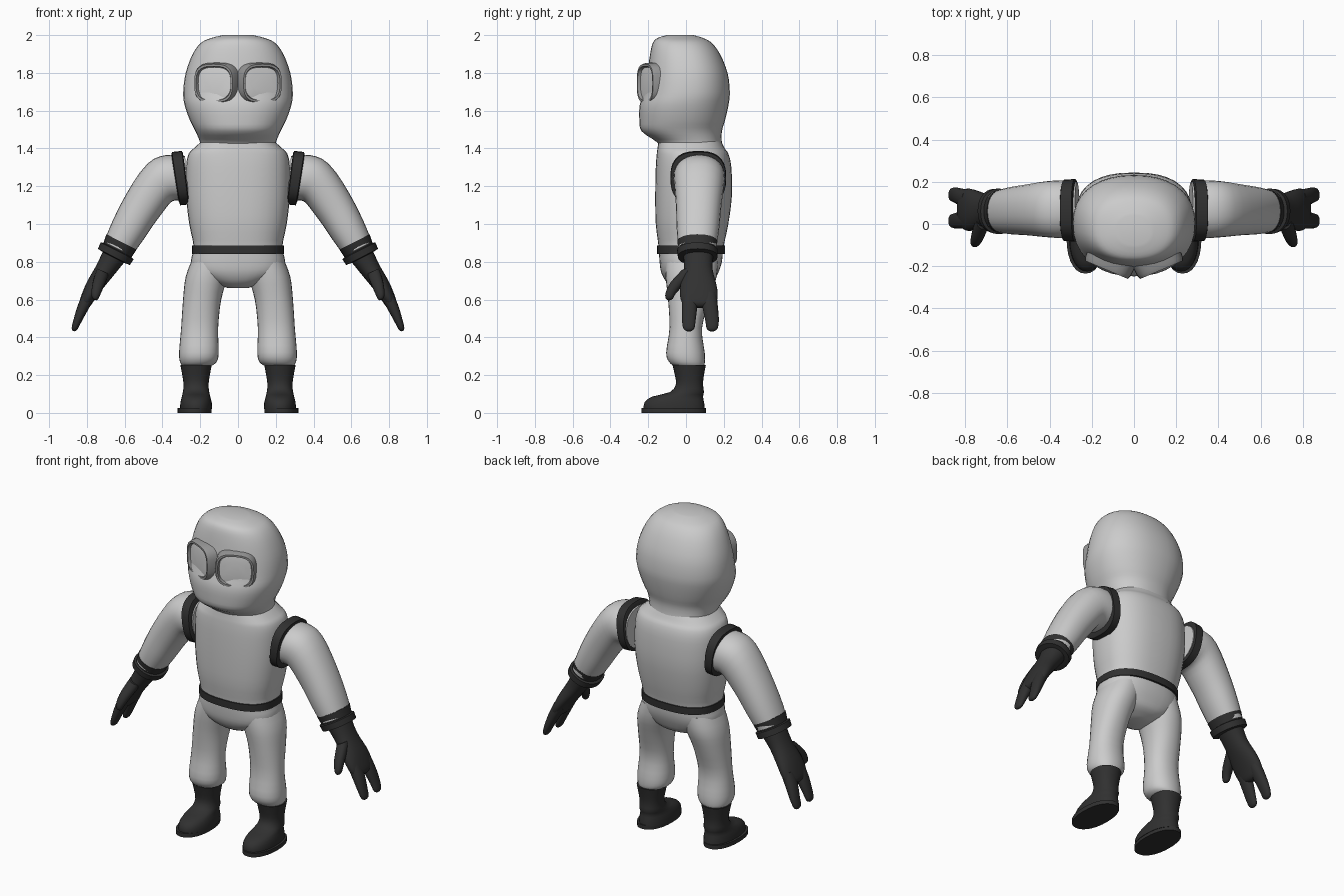
import bpy, bmesh, math
from mathutils import Vector, Matrix


def material(name, r, g, b):
    m = bpy.data.materials.new(name)
    m.diffuse_color = (r, g, b, 1)
    return m


SUIT = material("light grey fabric", 0.6, 0.6, 0.6)
RUBBER = material("black rubber", 0.03, 0.03, 0.03)
RIM = material("mid grey rim", 0.3, 0.3, 0.3)
LENS = material("pale lens", 0.66, 0.66, 0.66)


def catmull(rows, steps):
    """Refine a list of stations with a smooth spline."""
    out = []
    for i in range(len(rows) - 1):
        p0, p1 = rows[max(i - 1, 0)], rows[i]
        p2, p3 = rows[i + 1], rows[min(i + 2, len(rows) - 1)]
        for s in range(steps):
            t = s / steps
            out.append([0.5 * (2 * b + (c - a) * t + (2 * a - 5 * b + 4 * c - d) * t * t
                               + (3 * b - a - 3 * c + d) * t ** 3)
                        for a, b, c, d in zip(p0, p1, p2, p3)])
    return out + [rows[-1]]


def loft(name, mat, rows, power=2.2, sides=28, steps=3, mirror=True, matrix=None):
    """Stations are (x, y, z, tilt in xz, half width, half depth along y)."""
    bm = bmesh.new()
    rings = []
    for x, y, z, tilt, ru, rv in catmull(rows, steps):
        t = math.radians(tilt)
        u, v = Vector((math.cos(t), 0, math.sin(t))), Vector((0, 1, 0))
        ring = []
        for k in range(sides):
            a = math.tau * k / sides
            c, s = math.cos(a), math.sin(a)
            pu = math.copysign(abs(c) ** (2 / power), c) * ru
            pv = math.copysign(abs(s) ** (2 / power), s) * rv
            ring.append(bm.verts.new(Vector((x, y, z)) + u * pu + v * pv))
        rings.append(ring)
    for r0, r1 in zip(rings, rings[1:]):
        for k in range(sides):
            n = (k + 1) % sides
            bm.faces.new((r0[k], r0[n], r1[n], r1[k]))
    bm.faces.new(rings[0])
    bm.faces.new(rings[-1])
    bmesh.ops.recalc_face_normals(bm, faces=bm.faces)
    if matrix:
        bm.transform(matrix)
    me = bpy.data.meshes.new(name)
    bm.to_mesh(me)
    bm.free()
    me.materials.append(mat)
    for p in me.polygons:
        p.use_smooth = True
    me.set_sharp_from_angle(angle=math.radians(42))
    ob = bpy.data.objects.new(name, me)
    bpy.context.collection.objects.link(ob)
    if mirror:
        ob.modifiers.new("mirror", 'MIRROR')
    return ob


def upright(x, rows):
    """Stations (z, y, half width, half depth) around a vertical axis."""
    return [(x, y, z, 0, rx, ry) for z, y, rx, ry in rows]


# hood
loft("hood", SUIT, upright(0, [
    (2.0, -.03, .08, .07), (1.985, -.03, .14, .12), (1.96, -.02, .195, .155),
    (1.9, -.005, .24, .185), (1.8, .008, .277, .212), (1.7, .005, .29, .227),
    (1.63, -.01, .283, .235), (1.55, -.02, .255, .227), (1.49, -.022, .225, .212),
    (1.43, .02, .2, .17), (1.39, .03, .2, .17)]), power=2.25, sides=36, mirror=False)

# torso and pelvis
loft("torso", SUIT, upright(0, [
    (1.44, .02, .19, .165), (1.40, .027, .235, .178), (1.37, .035, .262, .19),
    (1.3, .04, .275, .2), (1.15, .04, .275, .203), (1.0, .032, .258, .192),
    (.88, .027, .235, .172), (.8, .025, .25, .165), (.74, .02, .23, .15),
    (.69, .02, .14, .12), (.66, .01, .05, .06)]), power=2.45, sides=36, mirror=False)

# belt
loft("belt", RUBBER, upright(0, [(.885, .027, .243, .18), (.842, .027, .243, .18)]),
     power=2.45, sides=36, steps=1, mirror=False)

# trouser legs
loft("trouser_leg", SUIT, [
    (.13, .03, .82, 0, .11, .14), (.165, .027, .72, 0, .112, .135),
    (.19, .015, .6, 0, .101, .11), (.203, -.001, .45, 0, .098, .086),
    (.207, -.003, .32, 0, .105, .102), (.21, .005, .27, 0, .097, .095),
    (.217, .015, .25, 0, .078, .08)])

# boots and soles
loft("boot", RUBBER, upright(.222, [
    (.253, .017, .083, .088), (.2, .018, .073, .077), (.15, .018, .066, .072),
    (.11, .005, .07, .09), (.086, -.045, .075, .135), (.055, -.062, .083, .158),
    (.02, -.062, .085, .162)]), steps=2)
loft("boot_sole", RUBBER, upright(.23, [(.025, -.065, .09, .17), (0, -.065, .09, .17)]), steps=1)

# shoulder bands
loft("shoulder_band", RUBBER, [
    (.275, .065, 1.245, 83, .13, .14), (.28, .065, 1.245, 83, .143, .148),
    (.328, .065, 1.24, 81, .143, .146), (.333, .065, 1.24, 81, .12, .13)],
    power=2.6, steps=1)

# sleeves
loft("sleeve", SUIT, [
    (.27, .07, 1.24, 85, .12, .13), (.35, .07, 1.245, 75, .124, .136),
    (.42, .07, 1.215, 60, .12, .132), (.51, .067, 1.09, 38, .106, .12),
    (.58, .063, .97, 30, .096, .112), (.635, .06, .87, 27, .083, .1)])

# glove cuff with raised band
loft("glove_cuff", RUBBER, [
    (.617, .06, .905, 27, .09, .106), (.638, .06, .862, 27, .083, .098),
    (.64, .06, .858, 27, .098, .108), (.657, .062, .826, 27, .095, .105),
    (.659, .063, .822, 27, .06, .07)], steps=1)

# glove palm, two fingers and thumb
loft("glove_palm", RUBBER, [
    (.65, .065, .84, 27, .066, .08), (.7, .065, .76, 27, .054, .076),
    (.755, .066, .68, 26, .046, .095), (.79, .068, .62, 25, .038, .1),
    (.812, .07, .575, 23, .03, .085), (.82, .07, .56, 23, .012, .05)])
for name, y0, y1 in (("front_finger", .022, .015), ("rear_finger", .118, .138)):
    loft(name, RUBBER, [
        (.785, y0, .63, 25, .034, .044), (.82, (y0 + y1) / 2, .56, 23, .03, .041),
        (.849, y1, .49, 18, .022, .036), (.865, y1, .447, 14, .016, .029),
        (.869, y1, .433, 14, .006, .012)], sides=16)
loft("thumb", RUBBER, [
    (.715, .02, .75, 25, .036, .045), (.738, -.045, .685, 22, .032, .04),
    (.752, -.08, .635, 18, .025, .028), (.757, -.088, .607, 18, .017, .02),
    (.758, -.089, .598, 18, .007, .008)], sides=16)

# goggles facing forward and slightly outward
FACE = (Matrix.Translation((.128, -.212, 1.745)) @ Matrix.Rotation(math.radians(23), 4, 'Z')
        @ Matrix.Rotation(math.radians(90), 4, 'X'))


def disc(rows):
    return [(0, 0, z, 0, rx, ry) for z, rx, ry in rows]


loft("goggle_rim", RIM, disc([
    (-.075, .122, .112), (-.012, .117, .108), (.006, .11, .101),
    (.006, .1, .09), (-.01, .094, .085)]), power=3, steps=1, matrix=FACE)
loft("goggle_lens", LENS, disc([
    (-.012, .095, .086), (-.008, .093, .084), (-.004, .06, .054)]),
    power=3, steps=1, matrix=FACE)
